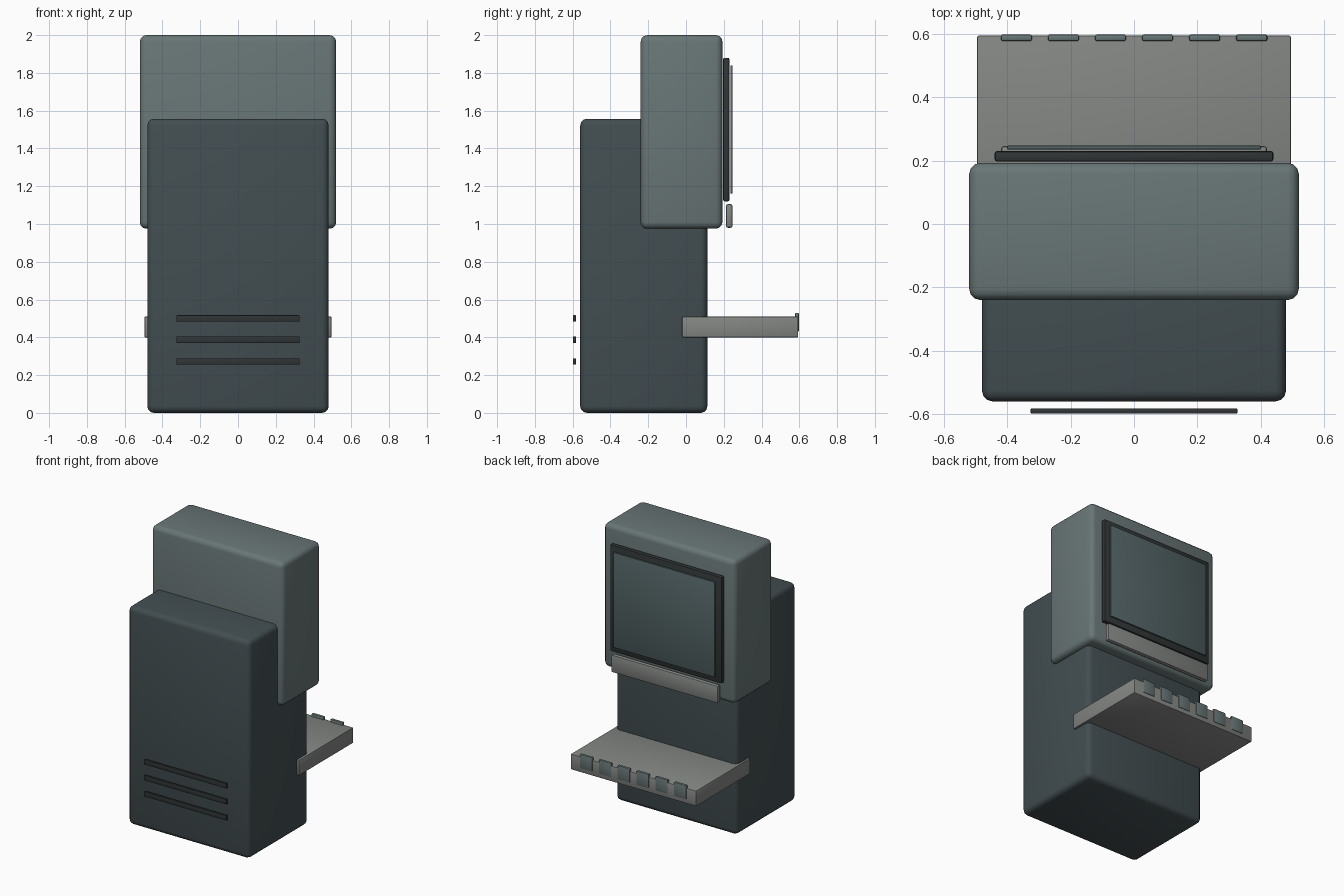
import bpy

if "Cube" in bpy.data.objects:
    bpy.data.objects.remove(bpy.data.objects["Cube"])


def material(name, rgb):
    m = bpy.data.materials.new(name)
    m.diffuse_color = (*rgb, 1)
    m.use_nodes = True
    m.node_tree.nodes["Principled BSDF"].inputs["Base Color"].default_value = m.diffuse_color
    return m


DARK = material("dark_slate", (0.055, 0.075, 0.082))
SLATE = material("slate", (0.14, 0.18, 0.18))
GREY = material("warm_grey", (0.23, 0.24, 0.23))
BLACK = material("charcoal", (0.03, 0.035, 0.035))
GLASS = material("glass", (0.085, 0.125, 0.13))


def box(name, x, y, z, mat, bevel=0.0, segments=2):
    """Box from (min, max) ranges, with rounded edges."""
    ranges = (x, y, z)
    bpy.ops.mesh.primitive_cube_add(size=1, location=[(a + b) / 2 for a, b in ranges])
    ob = bpy.context.object
    ob.name = name
    ob.scale = [b - a for a, b in ranges]
    bpy.ops.object.transform_apply(location=False, rotation=False, scale=True)
    ob.data.materials.append(mat)
    if bevel:
        mod = ob.modifiers.new("round", 'BEVEL')
        mod.width = bevel
        mod.segments = segments
        bpy.ops.object.modifier_apply(modifier=mod.name)
        bpy.ops.object.shade_smooth_by_angle()
    return ob


# Cabinet and monitor housing
box("cabinet", (-0.48, 0.48), (-0.56, 0.113), (0, 1.557), DARK, 0.035, 3)
box("monitor_housing", (-0.52, 0.52), (-0.24, 0.193), (0.975, 2.0), SLATE, 0.035, 3)

# Screen stack and the trim bar under it
box("screen_bezel", (-0.44, 0.44), (0.197, 0.23), (1.12, 1.88), BLACK, 0.008)
box("screen_glass", (-0.40, 0.40), (0.235, 0.247), (1.162, 1.84), GLASS, 0.003)
box("trim_bar", (-0.42, 0.42), (0.212, 0.246), (0.98, 1.105), GREY, 0.01)

# Keyboard shelf with six keys along its edge
box("shelf", (-0.495, 0.495), (-0.02, 0.594), (0.40, 0.51), GREY, 0.005)
for i in range(6):
    cx = -0.371 + i * 0.1485
    box(f"key_{i + 1}", (cx - 0.049, cx + 0.049), (0.577, 0.598), (0.43, 0.53), SLATE, 0.006)

# Vent slats standing off the cabinet
for i, cz in enumerate((0.272, 0.387, 0.5)):
    box(f"vent_slat_{i + 1}", (-0.326, 0.326), (-0.598, -0.582), (cz - 0.017, cz + 0.017), BLACK, 0.002)
